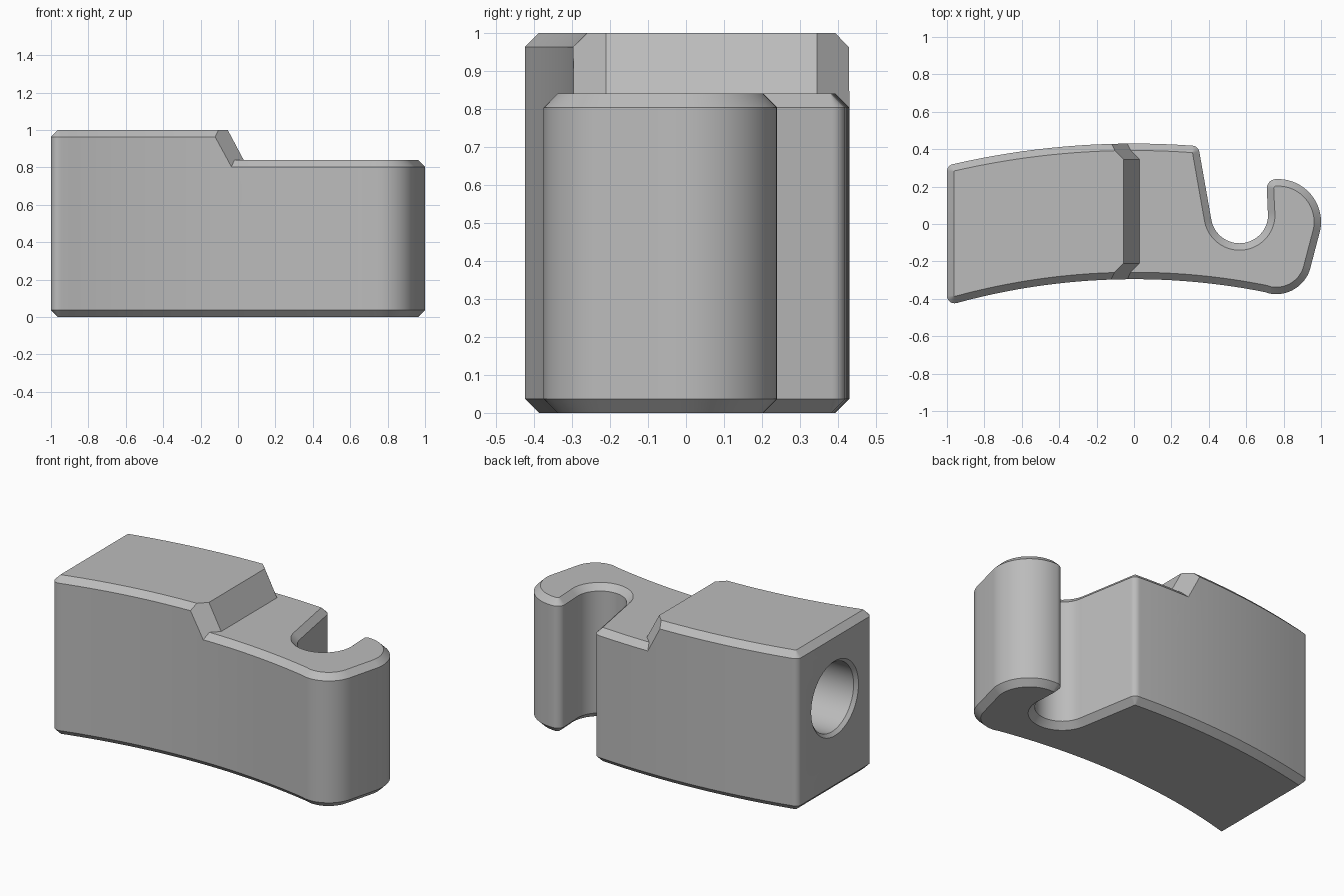
import bpy, bmesh
from math import sin, cos, radians
from mathutils import Vector

if "Cube" in bpy.data.objects:
    bpy.data.objects.remove(bpy.data.objects["Cube"], do_unlink=True)

CHAMFER = 0.037
BEND = (0, -3.88)  # shared centre of the two long curved sides

grey = bpy.data.materials.new("plain_grey")
grey.use_nodes = True
grey.diffuse_color = (0.5, 0.5, 0.5, 1)
grey.node_tree.nodes["Principled BSDF"].inputs["Base Color"].default_value = (0.5, 0.5, 0.5, 1)


def arc(centre, r, start, end, n):
    angles = [radians(start + (end - start) * i / n) for i in range(n + 1)]
    return [Vector((centre[0] + r * cos(a), centre[1] + r * sin(a))) for a in angles]


def inset(points, d):
    """Offset a counter-clockwise outline inwards with mitred corners."""
    out = []
    for i, p in enumerate(points):
        a = (p - points[i - 1]).normalized()
        b = (points[(i + 1) % len(points)] - p).normalized()
        na, nb = Vector((-a.y, a.x)), Vector((-b.y, b.x))
        out.append(p + (na + nb) * d / (1 + na.dot(nb)))
    return out


def loft(rings):
    """Closed solid through a list of rings with equal point counts."""
    bm = bmesh.new()
    loops = [[bm.verts.new(p) for p in ring] for ring in rings]
    n = len(loops[0])
    for lo, hi in zip(loops, loops[1:]):
        for i in range(n):
            j = (i + 1) % n
            bm.faces.new((lo[i], lo[j], hi[j], hi[i]))
    bm.faces.new(loops[0][::-1])
    bm.faces.new(loops[-1])
    bmesh.ops.recalc_face_normals(bm, faces=bm.faces)
    return bm


def make_object(name, bm):
    mesh = bpy.data.meshes.new(name)
    bm.to_mesh(mesh)
    bm.free()
    mesh.materials.append(grey)
    obj = bpy.data.objects.new(name, mesh)
    bpy.context.collection.objects.link(obj)
    return obj


def prism(outline, bottom, top):
    """Extruded outline with chamfered top and bottom edges."""
    small = inset(outline, CHAMFER)
    levels = [(small, bottom), (outline, bottom + CHAMFER),
              (outline, top - CHAMFER), (small, top)]
    return loft([[(p.x, p.y, z) for p in pts] for pts, z in levels])


def combine(target, tool, operation):
    mod = target.modifiers.new(operation.lower(), 'BOOLEAN')
    mod.operation, mod.solver, mod.object = operation, 'EXACT', tool
    bpy.context.view_layer.objects.active = target
    bpy.ops.object.modifier_apply(modifier=mod.name)
    bpy.data.objects.remove(tool, do_unlink=True)


# Plan outline: curved body, hook and round slot
raw = (arc((-0.96, -0.384), 0.04, 180, 285, 8)       # front corner of the flat end
       + arc(BEND, 3.585, 105.3, 78.7, 30)           # concave front
       + arc((0.76, -0.185), 0.19, -102, -11, 22)    # hook heel
       + arc((0.77, 0.01), 0.23, -10, 90, 24)        # hook back
       + arc((0.76, 0.19), 0.05, 91, 190, 14)        # hook tip
       + arc((0.564, 0.05), 0.153, 10, -171, 36)     # slot
       + arc((0.31, 0.379), 0.04, 9, 85.8, 8)        # corner beside the slot
       + arc(BEND, 4.31, 86, 102.9, 22)              # convex back
       + arc((-0.96, 0.281), 0.04, 103, 180, 8))     # back corner of the flat end
outline = [p for i, p in enumerate(raw) if (p - raw[i - 1]).length > 0.003]

# Lower body, full length
body = make_object("hooked_body", prism(outline, 0, 0.84))

# Raised block, trimmed by the sloping step and its two bevelled corners
block = prism(outline, 0.5, 1)
slope = Vector((0.085, 0, -0.16))
for y, side in ((0, Vector((0, 1, 0))),
                (-0.21, Vector((1, 1, 0))),
                (0.345, Vector((-1, 1, 0)))):
    normal = slope.cross(side)
    if normal.x < 0:
        normal.negate()
    cut = bmesh.ops.bisect_plane(block, geom=block.verts[:] + block.edges[:] + block.faces[:],
                                 plane_co=(-0.055, y, 1), plane_no=normal, clear_outer=True)
    edges = [e for e in cut["geom_cut"] if isinstance(e, bmesh.types.BMEdge)]
    bmesh.ops.holes_fill(block, edges=edges, sides=0)
bmesh.ops.recalc_face_normals(block, faces=block.faces)
combine(body, make_object("raised_block", block), 'UNION')

# Blind bore with a countersunk rim in the flat end
rings = [[(x, p.x, p.y) for p in arc((-0.05, 0.58), r, 0, 354.375, 63)]
         for x, r in ((-1.02, 0.255), (-0.98, 0.215), (-0.2, 0.215))]
bore = make_object("bore_cutter", loft(rings))
bore.hide_render = True
combine(body, bore, 'DIFFERENCE')

# Smooth curves, crisp edges
bpy.ops.object.select_all(action='DESELECT')
body.select_set(True)
bpy.context.view_layer.objects.active = body
bpy.ops.object.shade_smooth_by_angle(angle=radians(25))
